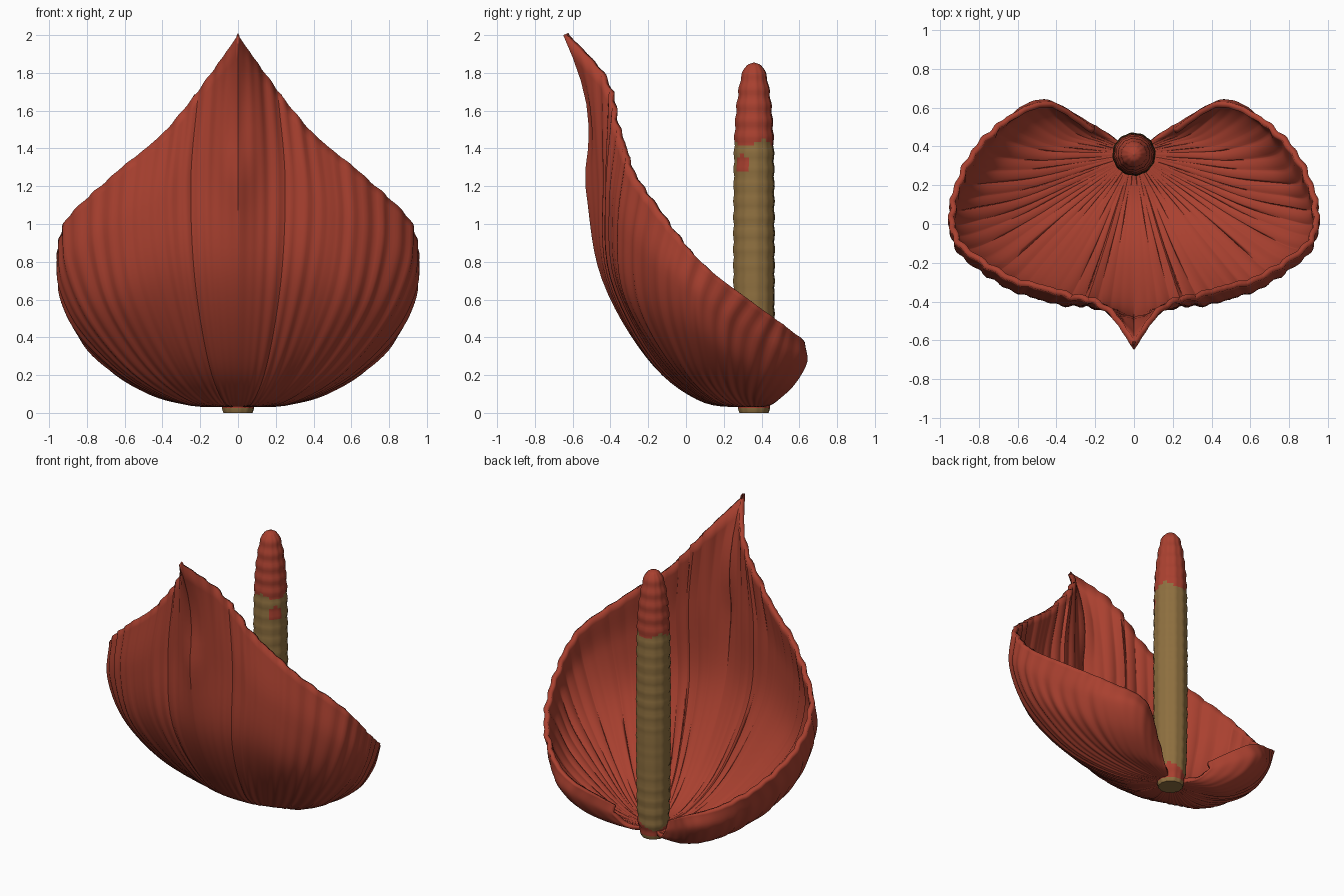
import bpy, bmesh, math
from mathutils import Vector

if "Cube" in bpy.data.objects:
    bpy.data.objects.remove(bpy.data.objects["Cube"])


def material(name, rgb):
    m = bpy.data.materials.new(name)
    m.diffuse_color = (*rgb, 1)
    m.use_nodes = True
    m.node_tree.nodes["Principled BSDF"].inputs["Base Color"].default_value = m.diffuse_color
    return m


RED = material("spathe red", (0.40, 0.052, 0.029))
TAN = material("spadix tan", (0.27, 0.16, 0.05))


def spline(pts, t):
    """Smooth curve through pts, t counted in points."""
    n = len(pts) - 1
    i = min(int(t), n - 1)
    f = t - i
    b, c = pts[i], pts[i + 1]
    a = pts[i - 1] if i > 0 else b * 2 - c
    d = pts[i + 2] if i + 2 <= n else c * 2 - b
    return (b * 2 + (c - a) * f + (a * 2 - b * 5 + c * 4 - d) * f * f
            + (b * 3 - a - c * 3 + d) * f ** 3) * 0.5


def finish(name, bm, mats, angle):
    me = bpy.data.meshes.new(name)
    bm.to_mesh(me)
    bm.free()
    for m in mats:
        me.materials.append(m)
    ob = bpy.data.objects.new(name, me)
    bpy.context.collection.objects.link(ob)
    bpy.ops.object.select_all(action='DESELECT')
    ob.select_set(True)
    bpy.context.view_layer.objects.active = ob
    bpy.ops.object.shade_smooth_by_angle(angle=math.radians(angle))
    return ob


# Spathe: half of the leaf as veins fanning out from the base (three inner points, then the rim)
BASE = Vector((0, 0.36, 0.03))
INNER = [(0, -.2, .28), (.12, -.19, .28), (.26, -.17, .29), (.42, -.1, .26), (.54, 0, .21),
         (.58, .12, .18), (.52, .27, .13), (.42, .4, .08), (.3, .47, .06), (.12, .46, .05)]
MIDDLE = [(0, -.45, .72), (.17, -.42, .74), (.38, -.38, .7), (.6, -.30, .6), (.77, -.13, .49),
          (.83, .06, .41), (.74, .26, .28), (.58, .46, .18), (.42, .57, .15), (.17, .49, .1)]
OUTER = [(0, -.54, 1.25), (.18, -.44, 1.28), (.42, -.41, 1.1), (.66, -.33, .95), (.89, -.16, .78),
         (.94, .05, .62), (.84, .28, .45), (.67, .52, .32), (.47, .64, .27), (.2, .51, .15)]
RIM = [(0, -.65, 2), (.15, -.45, 1.79), (.38, -.37, 1.5), (.65, -.29, 1.27), (.91, -.11, 1.02),
       (.95, .1, .78), (.85, .36, .58), (.66, .55, .44), (.43, .63, .35), (.2, .49, .2)]
RINGS = [[Vector(p) for p in ring] for ring in (INNER, MIDDLE, OUTER, RIM)]
LAST = len(RIM) - 1
SUB, ROWS = 16, 32


def vein(s):
    """Points along the vein at fan position s (negative is the left half)."""
    p = [spline(ring, abs(s)) for ring in RINGS]
    first = BASE + (p[0] - BASE) * 0.5
    first.z = BASE.z + (p[0].z - BASE.z) * 0.12
    ctrl = [BASE, first] + p
    out = [spline(ctrl, 5 * r / ROWS) for r in range(ROWS + 1)]
    # the midrib stands upright before the tip flicks forward
    for r, q in enumerate(out):
        u = 5 * r / ROWS - 4
        if u > 0:
            q.y += 0.07 * math.sin(math.pi * u) * math.exp(-(s / 0.4) ** 2)
    if s < 0:
        out = [Vector((-q.x, q.y, q.z)) for q in out]
    return out


bm = bmesh.new()
cols, ripple = [], {}
for k in range(-LAST * SUB, LAST * SUB + 1):
    s = k / SUB
    a = abs(s)
    col = []
    for r, p in enumerate(vein(s)):
        v = bm.verts.new(p)
        t = r / ROWS
        fade = min(1, t * 1.5) * min(1, a / 1.5) * (0.25 if a > 7 else 1)
        wave = 0.005 * math.sin(a * 2 * math.pi * 3) + 0.003 * math.sin(a * 11 + 1)
        groove = sum(math.exp(-((a - c) / 0.07) ** 2) for c in (1.3, 2.4, 3.5))
        ripple[v] = fade * (wave - 0.012 * groove)
        col.append(v)
    cols.append(col)
for c0, c1 in zip(cols, cols[1:]):
    for r in range(ROWS):
        bm.faces.new((c0[r], c1[r], c1[r + 1], c0[r + 1]))
bm.normal_update()
shift = {v: v.normal * d for v, d in ripple.items()}
for v, d in shift.items():
    v.co += d
bmesh.ops.remove_doubles(bm, verts=bm.verts, dist=0.0008)
spathe = finish("spathe", bm, [RED], 40)
solid = spathe.modifiers.new("thickness", 'SOLIDIFY')
solid.thickness = 0.03
solid.offset = -1

# Spadix: knobbly turned spike, tan with a red top and a red foot
PROFILE = [Vector(p) for p in ((.075, 0.005), (.098, .12), (.106, .4), (.108, .8), (.107, 1.1),
                               (.104, 1.4), (.094, 1.6), (.07, 1.77), (.042, 1.84), (.002, 1.86))]
SEG, STEPS = 48, 108
bm = bmesh.new()
rings = []
for i in range(STEPS + 1):
    rad, z = spline(PROFILE, i / STEPS * (len(PROFILE) - 1))
    ring = []
    for j in range(SEG):
        an = 2 * math.pi * j / SEG
        bump = 0.003 * math.sin(z * 2 * math.pi / 0.085) + 0.002 * math.sin(12 * an)
        r = max(0.002, rad + bump * min(1, rad / 0.08))
        ring.append(bm.verts.new((r * math.cos(an), 0.36 + r * math.sin(an), z)))
    rings.append(ring)
for lo, hi in zip(rings, rings[1:]):
    for j in range(SEG):
        n = (j + 1) % SEG
        f = bm.faces.new((lo[j], lo[n], hi[n], hi[j]))
        c = f.calc_center_median()
        an = math.atan2(c.y - 0.36, c.x)
        top = c.z > 1.43 + 0.02 * math.sin(3 * an)
        patch = ((c.z - 1.32) / 0.05) ** 2 + ((an + 0.65) / 0.4) ** 2 < 1
        foot = 0.03 < c.z < 0.1 + 0.03 * math.sin(2 * an)
        f.material_index = 1 if top or patch or foot else 0
bm.faces.new(rings[0][::-1])
bm.faces.new(rings[-1])
bmesh.ops.translate(bm, verts=bm.verts, vec=(0, 0, -0.005))
finish("spadix", bm, [TAN, RED], 50)
